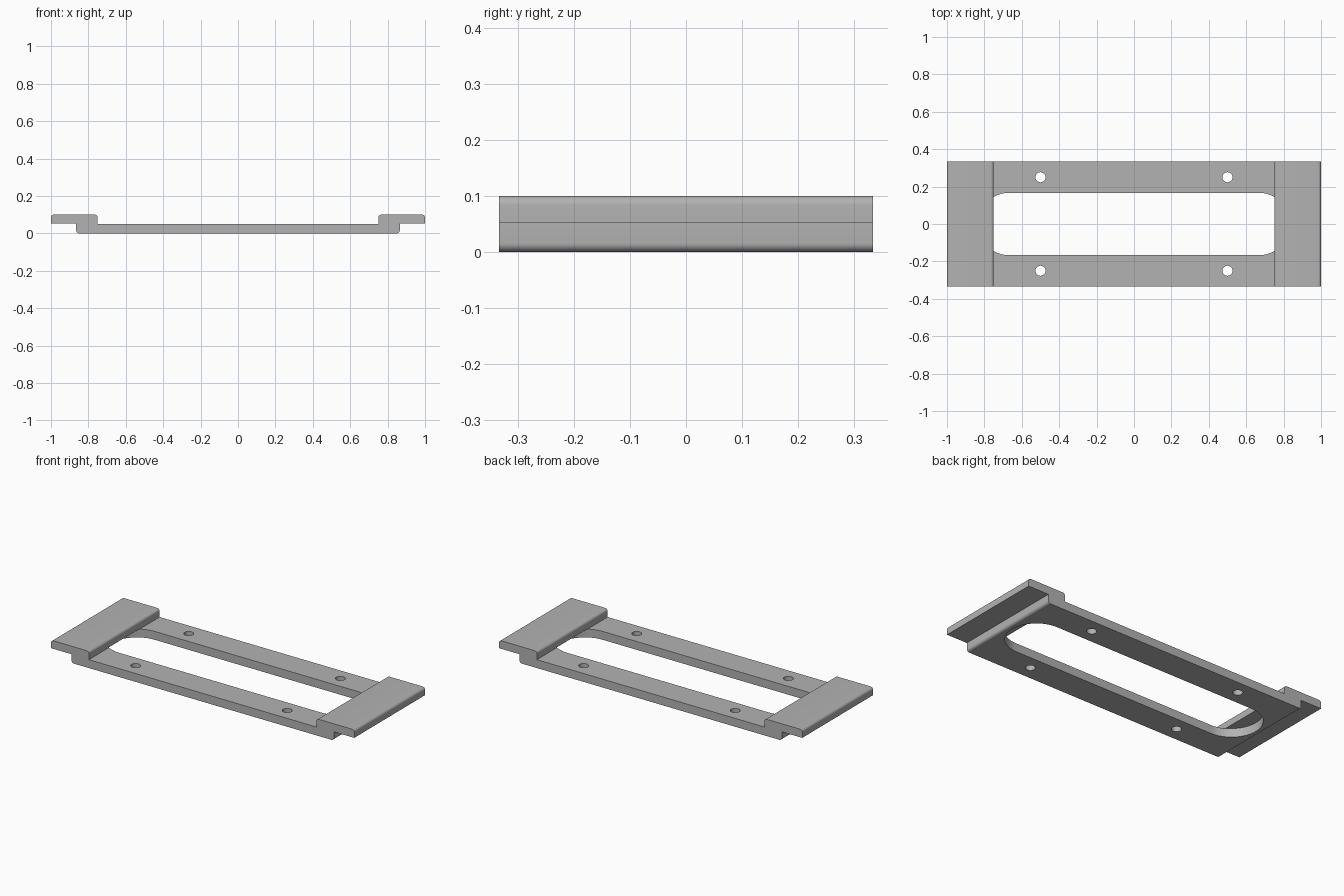
import bpy, bmesh, math

if "Cube" in bpy.data.objects:
    bpy.data.objects.remove(bpy.data.objects["Cube"], do_unlink=True)

HALF_DEPTH = 0.333
LEDGE_Z = 0.052

grey = bpy.data.materials.new("light grey")
grey.use_nodes = True
grey.diffuse_color = (0.45, 0.45, 0.45, 1)
grey.node_tree.nodes["Principled BSDF"].inputs["Base Color"].default_value = grey.diffuse_color


def arc(cx, cy, r, start, end, steps):
    angles = [math.radians(start + (end - start) * i / steps) for i in range(steps + 1)]
    return [(cx + r * math.cos(a), cy + r * math.sin(a)) for a in angles]


def prism(name, outline, to_3d, low, high):
    """Extrude a closed outline between two levels."""
    bm = bmesh.new()
    face = bm.faces.new([bm.verts.new(to_3d(p, low)) for p in outline])
    extruded = bmesh.ops.extrude_face_region(bm, geom=[face])["geom"]
    for v in extruded:
        if isinstance(v, bmesh.types.BMVert):
            v.co = to_3d(outline[0], high) - to_3d(outline[0], low) + v.co
    bmesh.ops.recalc_face_normals(bm, faces=bm.faces)
    mesh = bpy.data.meshes.new(name)
    bm.to_mesh(mesh)
    bm.free()
    mesh.materials.append(grey)
    obj = bpy.data.objects.new(name, mesh)
    bpy.context.collection.objects.link(obj)
    return obj


from mathutils import Vector
along_y = lambda p, t: Vector((p[0], t, p[1]))
along_z = lambda p, t: Vector((p[0], p[1], t))

# Stepped side profile: thin plate with a raised overhanging tab at each end
R = 0.016
right = arc(0.865 - R, R, R, -90, 0, 8)
right += [(0.865, LEDGE_Z), (1.0, LEDGE_Z)]
right += arc(1.0 - R, 0.1 - R, R, 0, 90, 8)
right += arc(0.75 + R, 0.1 - R, R, 90, 180, 8)
right += [(0.75, 0.05)]
profile = right + [(-x, z) for x, z in reversed(right)]
plate = prism("mounting_plate", profile, along_y, -HALF_DEPTH, HALF_DEPTH)

# Long slot with round ends that stops under the tabs
slot_outline = arc(0.667, 0, 0.167, -90, 90, 32) + arc(-0.667, 0, 0.167, 90, 270, 32)
cutters = [prism("slot_cutter", slot_outline, along_z, -0.1, LEDGE_Z)]

# Four screw holes
for x in (-0.5, 0.5):
    for y in (-0.25, 0.25):
        cutters.append(prism("hole_cutter", arc(x, y, 0.027, 0, 345, 23), along_z, -0.1, 0.2))

for cutter in cutters:
    cutter.hide_render = True
    cut = plate.modifiers.new(cutter.name, "BOOLEAN")
    cut.operation = "DIFFERENCE"
    cut.solver = "EXACT"
    cut.object = cutter

# Bake the cuts, drop the cutters, smooth the rounded surfaces
bpy.ops.object.select_all(action="DESELECT")
plate.select_set(True)
bpy.context.view_layer.objects.active = plate
for name in [m.name for m in plate.modifiers]:
    bpy.ops.object.modifier_apply(modifier=name)
for cutter in cutters:
    bpy.data.objects.remove(cutter, do_unlink=True)
bpy.ops.object.shade_smooth_by_angle(angle=math.radians(30))
